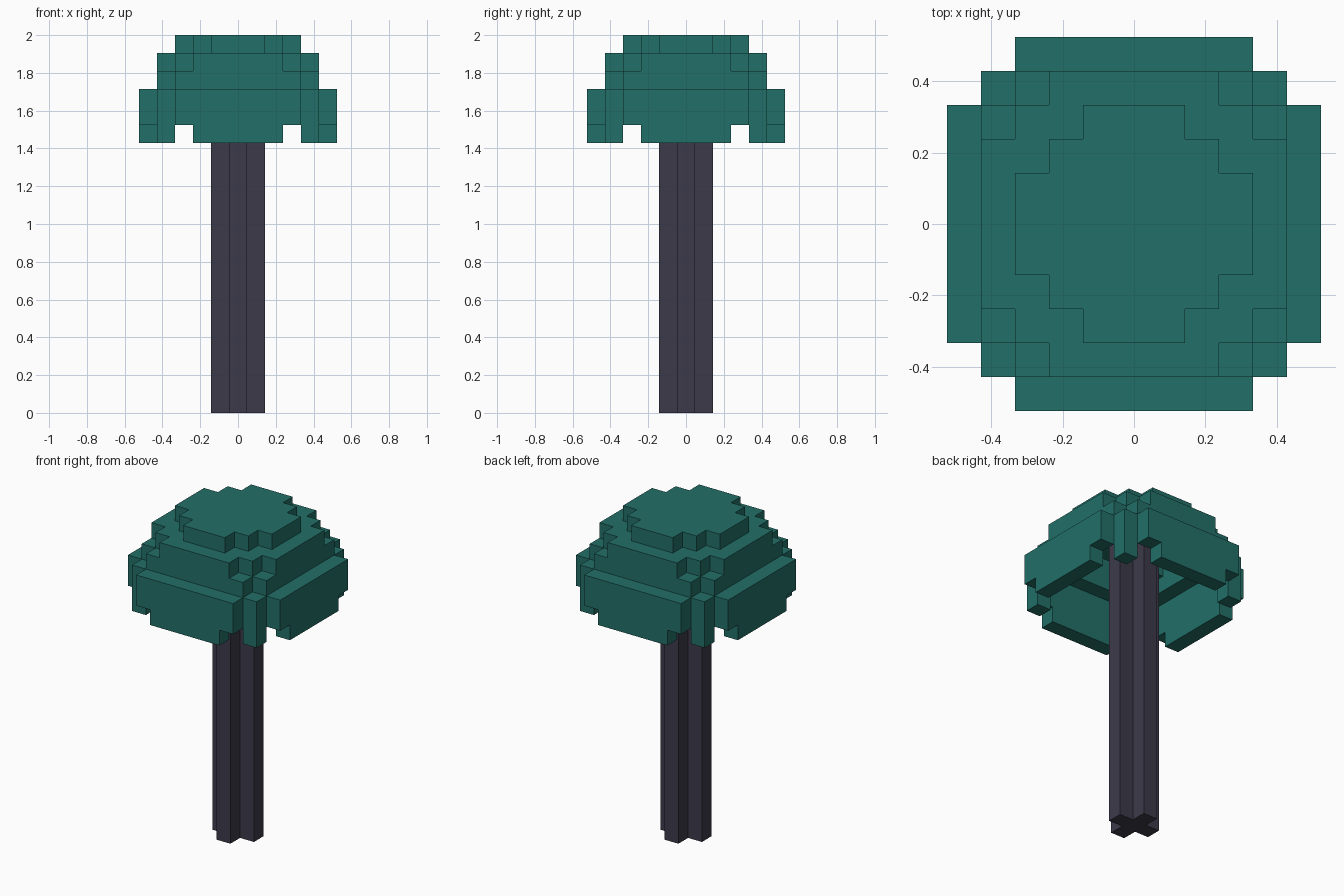
import bpy
import bmesh
from mathutils import Vector

if "Cube" in bpy.data.objects:
    bpy.data.objects.remove(bpy.data.objects["Cube"], do_unlink=True)

UNIT = 2 / 21  # edge of one block


def material(name, color):
    mat = bpy.data.materials.new(name)
    mat.use_nodes = True
    mat.diffuse_color = color
    bsdf = next(n for n in mat.node_tree.nodes if n.type == 'BSDF_PRINCIPLED')
    bsdf.inputs["Base Color"].default_value = color
    bsdf.inputs["Roughness"].default_value = 0.9
    return mat


def blocks(name, cells, mat):
    """Skin a set of grid cells, keeping only the exposed faces."""
    bm = bmesh.new()
    for cell in sorted(cells):
        centre = Vector(cell) + Vector((0, 0, 0.5))
        for axis in range(3):
            for sign in (-1, 1):
                n = Vector((0, 0, 0))
                n[axis] = sign
                if tuple(int(a + b) for a, b in zip(cell, n)) in cells:
                    continue
                u = Vector((0, 0, 0))
                u[(axis + 1) % 3] = 0.5
                v = n.cross(u)
                corners = (-u - v, u - v, u + v, v - u)
                bm.faces.new([bm.verts.new((centre + n / 2 + c) * UNIT)
                              for c in corners])
    bmesh.ops.remove_doubles(bm, verts=bm.verts, dist=0.001)
    bmesh.ops.dissolve_limit(bm, angle_limit=0.01, verts=bm.verts,
                             edges=bm.edges)
    mesh = bpy.data.meshes.new(name)
    bm.to_mesh(mesh)
    bm.free()
    mesh.materials.append(mat)
    obj = bpy.data.objects.new(name, mesh)
    bpy.context.collection.objects.link(obj)
    return obj


def layer(rule, heights):
    """Cells whose larger and smaller distance from the axis obey a rule."""
    span = range(-5, 6)
    return {(x, y, z) for z in heights for x in span for y in span
            if rule(max(abs(x), abs(y)), min(abs(x), abs(y)))}


def crown_disc(far, near):
    return (far, near) == (2, 2) or far <= 2 or (far == 3 and near <= 1)


def shoulder(far, near):
    outline = far <= 3 or (far == 4 and near <= 2)
    return outline and not crown_disc(far, near)


teal = material("teal_cap", (0.0160, 0.159, 0.139, 1))
bark = material("dark_stem", (0.046, 0.042, 0.067, 1))

# Plus-shaped stem reaching the underside of the cap
blocks("stem", layer(lambda f, n: f <= 1 and n == 0, range(20)), bark)

# Stepped hollow cap, from the top down
blocks("cap_crown", layer(crown_disc, [20]), teal)
blocks("cap_shoulder", layer(shoulder, [19])
       | layer(lambda f, n: f == 4 and n <= 3, [18]), teal)

# Hanging rim: four walls with notched lower corners, and four corner posts
blocks("cap_rim", layer(lambda f, n: f == 5 and n <= 3, [16, 17])
       | layer(lambda f, n: f == 5 and n <= 2, [15]), teal)
blocks("cap_corner_posts", layer(lambda f, n: f == n == 4, range(15, 18)),
       teal)
